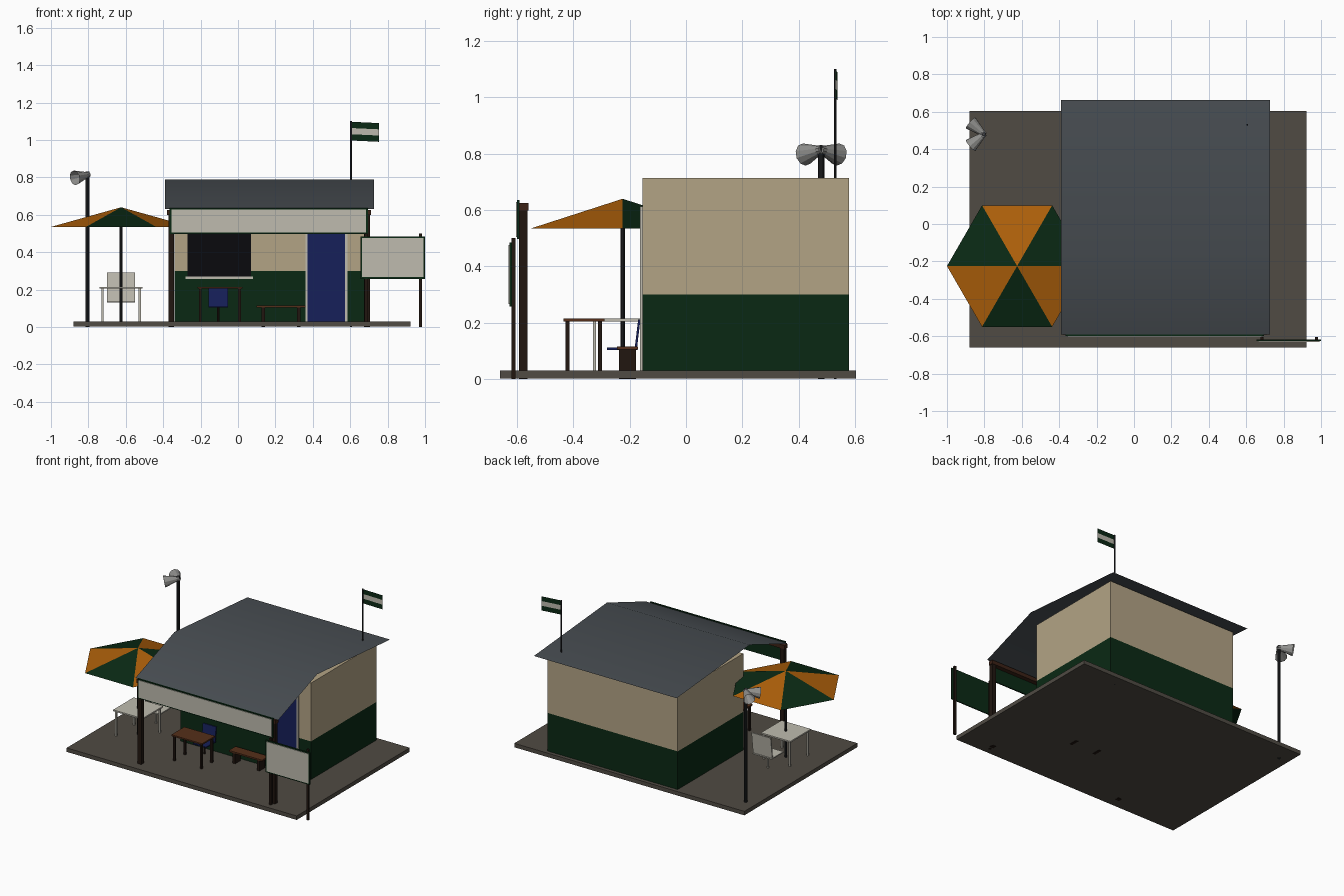
import bpy
import math
from mathutils import Vector

if "Cube" in bpy.data.objects:
    bpy.data.objects.remove(bpy.data.objects["Cube"])


def mat(name, r, g, b):
    m = bpy.data.materials.new(name)
    m.diffuse_color = (r, g, b, 1)
    m.use_nodes = True
    m.node_tree.nodes["Principled BSDF"].inputs["Base Color"].default_value = m.diffuse_color
    return m


GREEN = mat("dark_green", .003, .022, .007)
BEIGE = mat("beige", .45, .37, .235)
ROOF = mat("roof_metal", .065, .075, .085)
SLAB = mat("concrete", .08, .07, .056)
WHITE = mat("off_white", .52, .5, .43)
ORANGE = mat("orange", .42, .115, .003)
BLUE = mat("blue", .008, .014, .1)
BROWN = mat("brown_wood", .09, .028, .01)
BEAM = mat("beam_wood", .045, .016, .008)
DARK = mat("dark_wood", .015, .008, .005)
BLACK = mat("black", .003, .003, .004)
STEEL = mat("steel", .015, .016, .018)
GREY = mat("horn_grey", .28, .28, .27)


def mesh(name, verts, faces, mats, face_mats=None):
    me = bpy.data.meshes.new(name)
    me.from_pydata(verts, [], faces)
    for m in mats:
        me.materials.append(m)
    for i, p in enumerate(me.polygons):
        p.material_index = face_mats[i] if face_mats else 0
    ob = bpy.data.objects.new(name, me)
    bpy.context.collection.objects.link(ob)
    return ob


def box(name, x, y, z, m, tilt=0):
    """Box from (min, max) ranges, optionally tilted about x."""
    c = [(a + b) / 2 for a, b in (x, y, z)]
    h = [(b - a) / 2 for a, b in (x, y, z)]
    v = [(i * h[0], j * h[1], k * h[2]) for i in (-1, 1) for j in (-1, 1) for k in (-1, 1)]
    f = [(0, 1, 3, 2), (4, 6, 7, 5), (0, 4, 5, 1), (2, 3, 7, 6), (0, 2, 6, 4), (1, 5, 7, 3)]
    ob = mesh(name, v, f, [m])
    ob.location = c
    ob.rotation_euler.x = tilt
    return ob


def rod(name, a, b, r1, r2, m, sides=10, fill='NGON'):
    """Cylinder or cone between two points."""
    a, b = Vector(a), Vector(b)
    bpy.ops.mesh.primitive_cone_add(vertices=sides, radius1=r1, radius2=r2, depth=(b - a).length,
                                    end_fill_type=fill, location=(a + b) / 2)
    ob = bpy.context.object
    ob.rotation_euler = (b - a).to_track_quat('Z', 'Y').to_euler()
    ob.name = name
    ob.data.materials.append(m)
    bpy.ops.object.shade_smooth_by_angle()
    return ob


# Base and walls
box("base_slab", (-.88, .922), (-.66, .604), (.002, .03), SLAB)
box("lower_wall", (-.34, .68), (-.155, .578), (.03, .30), GREEN)
box("upper_wall", (-.34, .68), (-.155, .578), (.30, .713), BEIGE)

# Thin sheet roof: shallow back slope, steeper porch slope
profile = [(-.59, .63), (-.155, .788), (.662, .722)]
roof = mesh("roof", [(x, y, z) for y, z in profile for x in (-.39, .728)],
            [(0, 1, 3, 2), (2, 3, 5, 4)], [ROOF])
for p in roof.data.polygons:
    p.use_smooth = True

# Porch posts, beam and fascia board
for side, x in (("left", -.357), ("right", .69)):
    box(f"{side}_porch_post", (x - .015, x + .015), (-.593, -.563), (0, .605), DARK)
box("porch_beam", (-.38, .71), (-.593, -.56), (.598, .625), BEAM)
box("fascia_frame", (-.365, .695), (-.60, -.591), (.497, .636), GREEN)
box("fascia_panel", (-.355, .685), (-.604, -.60), (.505, .628), WHITE)

# Door with frame
box("door", (.372, .573), (-.161, -.155), (.03, .60), BLUE)
for side, x in (("left", .36), ("right", .573)):
    box(f"{side}_door_jamb", (x, x + .012), (-.163, -.155), (.03, .612), WHITE)
box("door_lintel", (.372, .573), (-.163, -.155), (.60, .612), WHITE)

# Barred window with sill
box("window_pane", (-.27, .07), (-.159, -.155), (.27, .55), BLACK)
for i in range(5):
    x = -.27 + i * .0825
    box(f"window_bar_{i + 1}", (x, x + .01), (-.162, -.159), (.27, .55), BLACK)
box("window_sill", (-.28, .08), (-.163, -.155), (.257, .27), WHITE)

# Free-standing notice board
box("notice_board_back", (.655, 1.0), (-.626, -.618), (.257, .485), GREEN)
box("notice_board_panel", (.663, .992), (-.630, -.626), (.266, .476), WHITE)
for side, x in (("left", .685), ("right", .977)):
    box(f"{side}_notice_post", (x - .008, x + .008), (-.620, -.605), (0, .50), DARK)

# Parasol: six open panels in alternating colours
px, py = -.625, -.225
rim = [(px + .375 * math.cos(i * math.pi / 3), py + .375 * math.sin(i * math.pi / 3), .535)
       for i in range(6)]
mesh("parasol_canopy", rim + [(px, py, .64)], [(i, (i + 1) % 6, 6) for i in range(6)],
     [GREEN, ORANGE], [i % 2 for i in range(6)])
rod("parasol_pole", (px, py, .03), (px, py, .635), .008, .008, STEEL)


def table(name, x, y, top, leg, inset, m_top, m_leg):
    box(f"{name}_top", x, y, (top - .01, top), m_top)
    for i, lx in enumerate((x[0] + inset, x[1] - inset)):
        for j, ly in enumerate((y[0] + inset, y[1] - inset)):
            box(f"{name}_leg_{2 * i + j + 1}", (lx - leg, lx + leg), (ly - leg, ly + leg),
                (.03, top - .01), m_leg)


def chair(name, x, y, seat, top, m, m_leg):
    """Seat, leaning back and a slim pedestal."""
    box(f"{name}_seat", x, y, (seat - .008, seat), m)
    box(f"{name}_back", x, (y[1] - .004, y[1] + .004), (seat - .004, top), m, -.12)
    cx, cy = sum(x) / 2, sum(y) / 2
    rod(f"{name}_pedestal", (cx, cy, .03), (cx, cy, seat - .008), .007, .007, m_leg)


table("white_table", (-.74, -.51), (-.34, -.11), .215, .006, .015, WHITE, WHITE)
chair("white_chair", (-.70, -.55), (-.09, .04), .14, .29, WHITE, WHITE)
table("wood_table", (-.217, .023), (-.435, -.29), .215, .007, .015, BROWN, DARK)
chair("blue_chair", (-.157, -.053), (-.28, -.172), .112, .212, BLUE, DARK)

# Bench
box("bench_seat", (.10, .36), (-.245, -.17), (.105, .116), BROWN)
for side, x in (("left", .135), ("right", .325)):
    box(f"{side}_bench_leg", (x - .01, x + .01), (-.238, -.177), (0, .105), DARK)

# Loudspeaker mast with two horns tipped slightly down
rod("speaker_mast", (-.805, .48, 0), (-.805, .48, .83), .011, .011, STEEL)
for side, s in (("back", 1), ("front", -1)):
    rod(f"{side}_horn", (-.812, .48 + s * .008, .812), (-.873, .48 + s * .06, .797),
        .017, .04, GREY, 10, 'NOTHING')
    rod(f"{side}_horn_driver", (-.8, .48 - s * .003, .815), (-.82, .48 + s * .016, .81),
        .017, .017, GREY)

# Flagpole and striped flag
rod("flagpole", (.605, .53, 0), (.605, .53, 1.1), .005, .005, STEEL, 8)
verts = [(x, y, z + .0333 * j) for j in range(4)
         for x, y, z in ((.607, .53, .997), (.755, .538, .99))]
faces = [(2 * j, 2 * j + 1, 2 * j + 3, 2 * j + 2) for j in range(3)]
mesh("flag", verts, faces, [GREEN, WHITE], [0, 1, 0])
